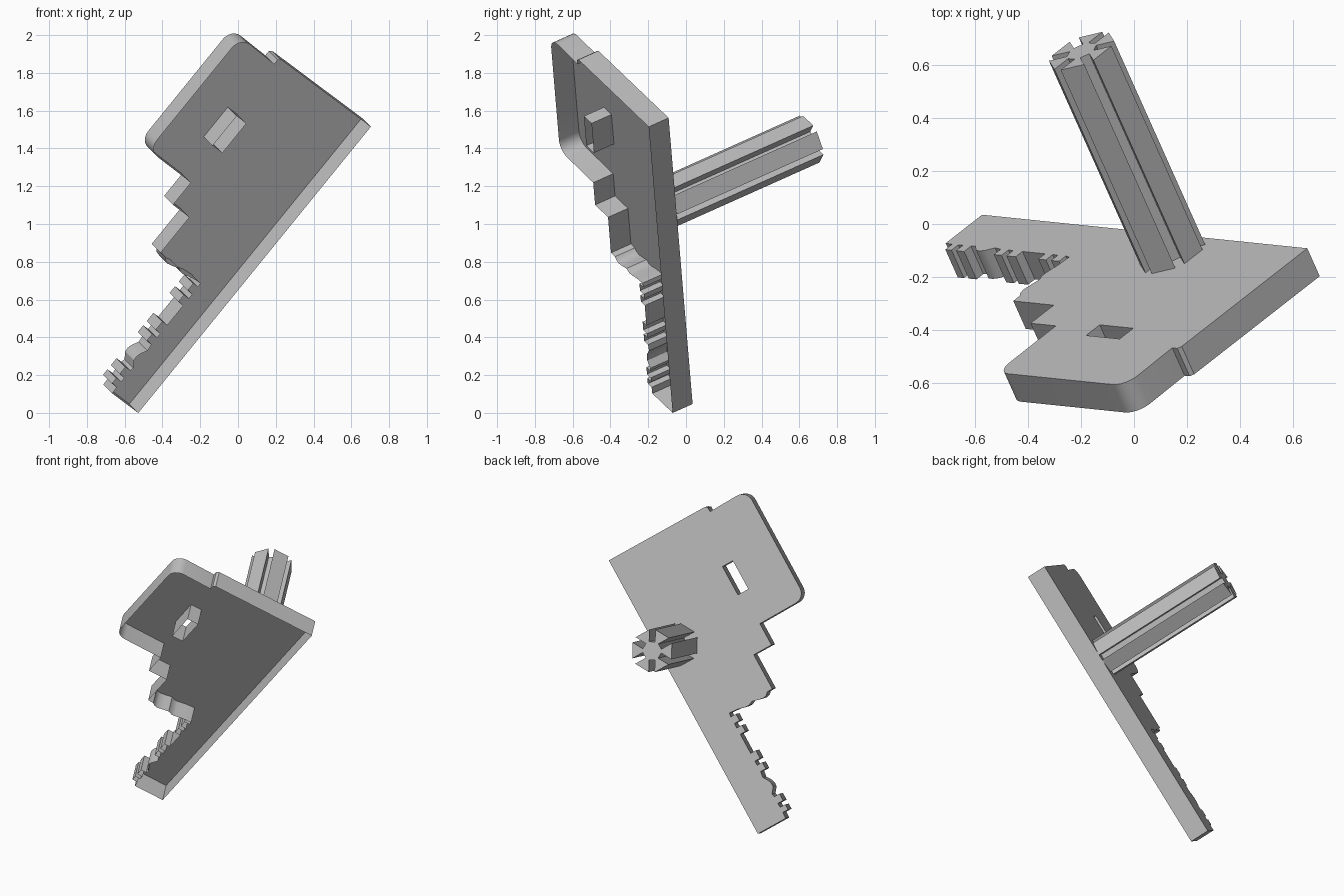
import bpy, bmesh, math
from mathutils import Matrix, Vector

cube = bpy.data.objects.get("Cube")
if cube:
    bpy.data.objects.remove(cube)

# Tilted frame: local x runs across the plate, y along its straight edge, z along the shaft
normal = Vector((-0.378, 0.845, 0.378)).normalized()
along = Vector((0.629, -0.064, 0.775))
along = (along - normal * along.dot(normal)).normalized()
across = along.cross(normal)
frame = Matrix((across, along, normal)).transposed().to_4x4()
frame.translation = (-0.575, 0.035, 0.047)

DEPTH = 0.125

grey = bpy.data.materials.new("plain grey")
grey.use_nodes = True
color = (0.5, 0.5, 0.5, 1)
grey.diffuse_color = color
grey.node_tree.nodes["Principled BSDF"].inputs["Base Color"].default_value = color


def finish(bm, name):
    mesh = bpy.data.meshes.new(name)
    bm.to_mesh(mesh)
    bm.free()
    mesh.materials.append(grey)
    obj = bpy.data.objects.new(name, mesh)
    obj.matrix_world = frame
    bpy.context.collection.objects.link(obj)
    bpy.ops.object.select_all(action='DESELECT')
    obj.select_set(True)
    bpy.context.view_layer.objects.active = obj
    bpy.ops.object.shade_smooth_by_angle(angle=math.radians(30))
    return obj


def arc(cx, cy, r, start, end, steps=6):
    angles = [math.radians(start + (end - start) * i / steps) for i in range(steps + 1)]
    return [(cx + r * math.cos(t), cy + r * math.sin(t)) for t in angles]


def tooth(top, bottom, root=0.205, tip=0.243):
    return [(root, top), (tip, top), (tip, bottom), (root, bottom)]


# Plate outline: straight edge, notched top, rounded corners, steps, wavy ledge, toothed stem
outline = [(0, 0), (0, 1.956), (0.7, 1.956), (0.715, 1.945), (0.715, 1.915)]
outline += arc(0.915, 1.85, 0.07, 90, 0)
outline += arc(0.915, 1.22, 0.07, 0, -90)
outline += [(0.652, 1.147), (0.652, 0.995), (0.523, 0.995), (0.523, 0.752), (0.485, 0.75)]
outline += [(0.47, 0.735), (0.445, 0.728), (0.41, 0.735), (0.37, 0.745), (0.345, 0.733), (0.32, 0.733)]
outline += [(0.27, 0.745), (0.209, 0.75)]
for top, bottom in [(0.725, 0.677), (0.646, 0.6), (0.464, 0.408), (0.379, 0.333)]:
    outline += tooth(top, bottom)
outline += [(0.2, 0.294), (0.222, 0.26), (0.23, 0.235), (0.228, 0.21), (0.2, 0.175)]
for top, bottom in [(0.154, 0.106), (0.078, 0.041)]:
    outline += tooth(top, bottom)
outline += [(0.203, 0)]

slot = [(0.617, 1.373), (0.693, 1.373), (0.693, 1.575), (0.617, 1.575)]

# Plate: back sheet with a rectangular slot, side walls reaching forward, open front
bm = bmesh.new()
edges = []
rings = []
for points in (outline, slot):
    ring = [bm.verts.new((x, y, 0)) for x, y in points]
    edges += [bm.edges.new((p, q)) for p, q in zip(ring, ring[1:] + ring[:1])]
    rings.append(ring)
bmesh.ops.triangle_fill(bm, edges=edges, use_beauty=True, use_dissolve=False)
for face in bm.faces:
    face.normal_update()
    if face.normal.z < 0:
        face.normal_flip()
for ring in rings:
    rim = [bm.verts.new((v.co.x, v.co.y, -DEPTH)) for v in ring]
    for i in range(len(ring)):
        j = (i + 1) % len(ring)
        bm.faces.new((ring[i], ring[j], rim[j], rim[i]))
finish(bm, "open_plate")

# Grooved shaft: six lobes parted by narrow parallel grooves
LOBES, RADIUS, ROOT, HALF_GAP = 6, 0.135, 0.06, 0.019
section = []
for k in range(LOBES):
    turn = Matrix.Rotation(k * math.tau / LOBES, 2)
    for r, side in ((RADIUS, -1), (ROOT, -1), (ROOT, 1), (RADIUS, 1)):
        reach = math.sqrt(r * r - HALF_GAP ** 2)
        section.append(turn @ Vector((reach, side * HALF_GAP)))
bm = bmesh.new()
base = bm.faces.new([bm.verts.new((0.127 + p.x, 1.283 + p.y, 0)) for p in section])
grown = bmesh.ops.extrude_face_region(bm, geom=[base], use_keep_orig=True)
tip = [g for g in grown["geom"] if isinstance(g, bmesh.types.BMVert)]
bmesh.ops.translate(bm, verts=tip, vec=(0, 0, 0.912))
bmesh.ops.recalc_face_normals(bm, faces=bm.faces)
finish(bm, "grooved_shaft")
